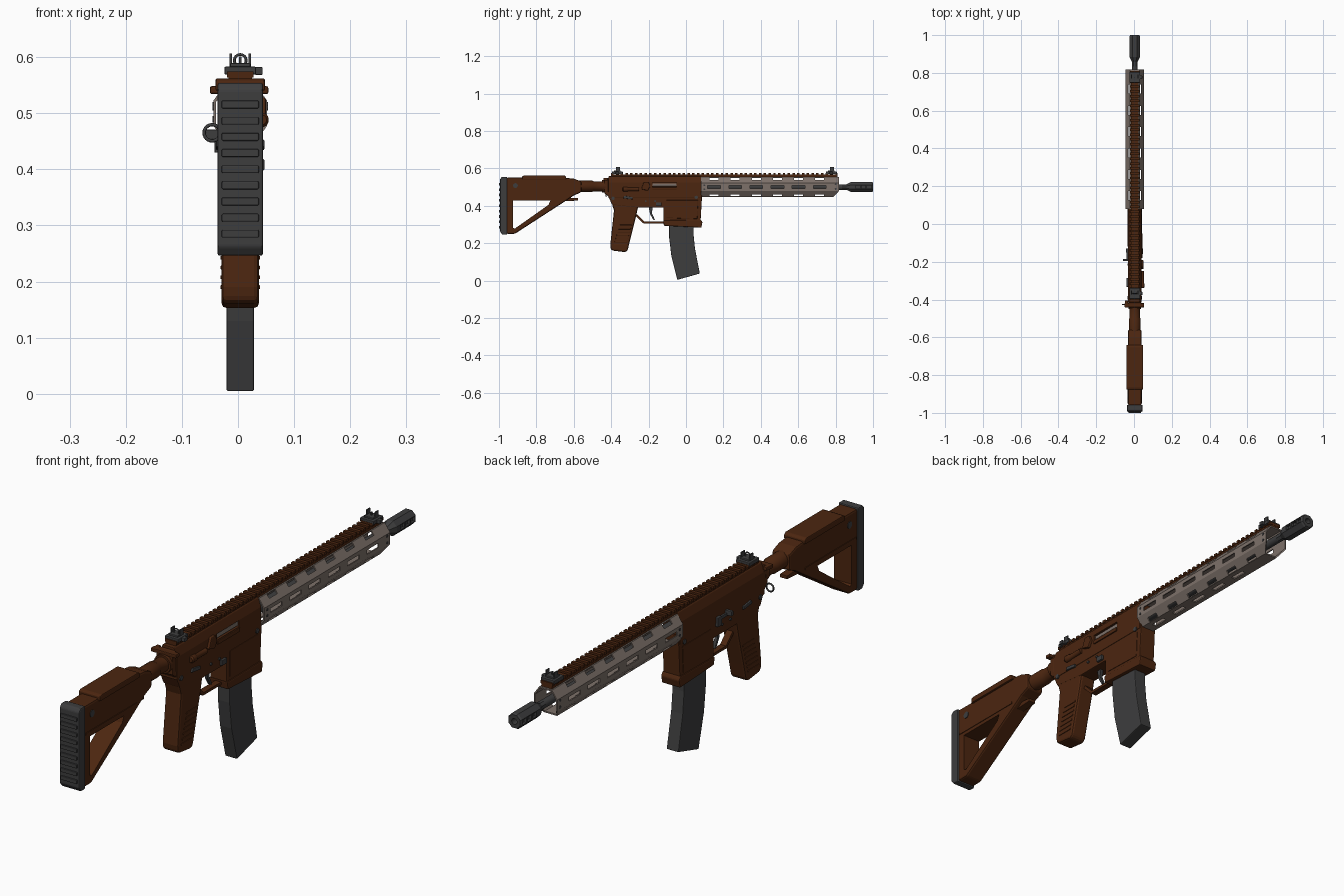
import bpy, bmesh, math
from mathutils import Matrix, Vector

cube = bpy.data.objects.get("Cube")
if cube:
    bpy.data.objects.remove(cube, do_unlink=True)

CX = 0.004   # the model's plane of symmetry
BORE = 0.5   # height of the barrel axis


def material(name, rgb, rough=0.6):
    m = bpy.data.materials.new(name)
    m.use_nodes = True
    m.diffuse_color = (*rgb, 1)
    bsdf = next(n for n in m.node_tree.nodes if n.type == 'BSDF_PRINCIPLED')
    bsdf.inputs["Base Color"].default_value = (*rgb, 1)
    bsdf.inputs["Roughness"].default_value = rough
    return m


BROWN = material("dark brown", (0.072, 0.019, 0.005))
GREY = material("charcoal", (0.047, 0.047, 0.048))
TAUPE = material("warm grey", (0.205, 0.165, 0.142))


def finish(name, bm, mat, bevel=0, smooth=False):
    bmesh.ops.recalc_face_normals(bm, faces=bm.faces)
    me = bpy.data.meshes.new(name)
    bm.to_mesh(me)
    bm.free()
    me.materials.append(mat)
    ob = bpy.data.objects.new(name, me)
    bpy.context.collection.objects.link(ob)
    if bevel:
        mod = ob.modifiers.new("bevel", 'BEVEL')
        mod.width, mod.segments, mod.limit_method = bevel, 2, 'ANGLE'
        apply(ob, mod)
    if smooth:
        me.shade_smooth()
        me.set_sharp_from_angle(angle=math.radians(35))
    return ob


def apply(ob, mod):
    bpy.context.view_layer.objects.active = ob
    bpy.ops.object.modifier_apply(modifier=mod.name)


def cut(ob, cutter):
    mod = ob.modifiers.new("cut", 'BOOLEAN')
    mod.operation, mod.object, mod.solver = 'DIFFERENCE', cutter, 'EXACT'
    apply(ob, mod)
    bpy.data.objects.remove(cutter, do_unlink=True)


def side(name, yz, half, mat, x=CX, bevel=0):
    """Side profile of (y, z) points, given a thickness across x."""
    bm = bmesh.new()
    face = bm.faces.new([bm.verts.new((x - half, y, z)) for y, z in yz])
    ext = bmesh.ops.extrude_face_region(bm, geom=[face])["geom"]
    bmesh.ops.translate(bm, vec=(2 * half, 0, 0), verts=[v for v in ext if isinstance(v, bmesh.types.BMVert)])
    return finish(name, bm, mat, bevel)


def boxes(name, items, mat, bevel=0, turn=None):
    """Several boxes in one object; each item is centre then size."""
    bm = bmesh.new()
    for c, s in items:
        m = Matrix.Translation(c) @ Matrix.Diagonal((*s, 1))
        bmesh.ops.create_cube(bm, size=1, matrix=m)
    if turn:
        p = Vector((CX, 0, BORE))
        bmesh.ops.rotate(bm, verts=bm.verts, cent=p, matrix=Matrix.Rotation(turn, 3, 'Y'))
    return finish(name, bm, mat, bevel)


def lathe(name, rings, mat, seg=24, z=BORE, x=CX, smooth=True):
    """Rings of (y, radius) around an axis along y."""
    bm = bmesh.new()
    loops = []
    for y, r in rings:
        a = [2 * math.pi * (i + 0.5) / seg for i in range(seg)]
        loops.append([bm.verts.new((x + r * math.cos(t), y, z + r * math.sin(t))) for t in a])
    for p, q in zip(loops, loops[1:]):
        for i in range(seg):
            bm.faces.new((p[i], p[i - 1], q[i - 1], q[i]))
    bm.faces.new(loops[0])
    bm.faces.new(loops[-1])
    return finish(name, bm, mat, smooth=smooth)


def pin(name, y, z, r, x0, x1, mat):
    bm = bmesh.new()
    m = Matrix.Translation(((x0 + x1) / 2, y, z)) @ Matrix.Rotation(math.pi / 2, 4, 'Y')
    bmesh.ops.create_cone(bm, cap_ends=True, segments=16, radius1=r, radius2=r, depth=abs(x1 - x0), matrix=m)
    return finish(name, bm, mat, smooth=True)


def ring(name, loc, r, thick, mat):
    bpy.ops.mesh.primitive_torus_add(location=loc, rotation=(math.pi / 2, 0, 0), major_radius=r,
                                     minor_radius=thick, major_segments=24, minor_segments=8)
    ob = bpy.context.object
    ob.name = name
    ob.data.materials.append(mat)
    ob.data.shade_smooth()


# Stock with triangular opening, cheek rest and lever
stock = side("stock", [(-.96, .55), (-.655, .55), (-.60, .545), (-.56, .53), (-.56, .472), (-.60, .455),
                       (-.64, .428), (-.915, .25), (-.96, .25)], .036, BROWN, bevel=.007)
cut(stock, side("stock_opening", [(-.925, .428), (-.725, .428), (-.735, .405), (-.915, .278), (-.925, .283)],
                .1, BROWN))
side("cheek_rest", [(-.876, .54), (-.876, .558), (-.865, .562), (-.65, .562), (-.641, .555), (-.641, .54)],
     .044, BROWN, bevel=.003)
side("stock_lever", [(-.66, .445), (-.577, .441), (-.577, .428), (-.65, .424)], .015, BROWN, bevel=.002)
pin("stock_socket", -.912, .508, .013, CX - .038, CX + .038, GREY)
boxes("stock_channel", [((CX, -.80, .445), (.077, .30, .008))], BROWN)

# Butt pad with ribs
side("butt_pad", [(-.994, .262), (-.982, .246), (-.957, .246), (-.957, .554), (-.985, .554), (-.994, .542)],
     .0405, GREY, bevel=.004)
boxes("butt_pad_ribs", [((CX, -.995, .285 + .0288 * i), (.066, .010, .014)) for i in range(9)], GREY, .002)

# Buffer tube, end plate and charging handle
lathe("buffer_tube", [(-.575, .030), (-.50, .030), (-.495, .027), (-.45, .027), (-.45, .034), (-.425, .034)],
      BROWN, z=.504)
side("end_plate", [(-.437, .468), (-.437, .545), (-.415, .55), (-.415, .45)], .033, BROWN, bevel=.003)
boxes("charging_handle", [((CX - .002, -.43, .541), (.104, .022, .014)),
                          ((CX - .044, -.423, .541), (.016, .038, .013))], BROWN, .003)
ring("sling_ring", (CX - .05, -.427, .465), .0145, .003, GREY)

# Upper and lower receiver
bm = bmesh.new()
sect = [(.036, .44), (.036, .525), (.024, .558), (-.024, .558), (-.036, .525), (-.036, .44)]
f = bm.faces.new([bm.verts.new((CX + x, -.415, z)) for x, z in sect])
ext = bmesh.ops.extrude_face_region(bm, geom=[f])["geom"]
bmesh.ops.translate(bm, vec=(0, .495, 0), verts=[v for v in ext if isinstance(v, bmesh.types.BMVert)])
upper = finish("upper_receiver", bm, BROWN, .003)
cut(upper, boxes("port_cutter", [((CX + .034, -.115, .512), (.016, .13, .023))], BROWN))
boxes("bolt", [((CX + .029, -.115, .512), (.008, .128, .016))], TAUPE, .003)
side("lower_receiver", [(-.42, .475), (-.42, .46), (-.395, .405), (-.26, .39), (-.12, .39), (-.12, .32),
                        (.078, .32), (.085, .44), (.085, .475)], .034, BROWN, bevel=.003)
side("magazine_well_flare", [(-.122, .322), (-.118, .293), (.082, .283), (.088, .312), (.08, .325)],
     .038, BROWN, bevel=.004)
side("magazine_well_panel", [(-.105, .335), (.06, .33), (.065, .43), (-.105, .43)], .036, BROWN, bevel=.002)

# Controls on the two sides
side("port_cover", [(-.18, .484), (-.05, .484), (-.05, .499), (-.18, .499)], .003, BROWN, x=CX + .038, bevel=.002)
side("shell_deflector", [(-.24, .49), (-.205, .48), (-.19, .505), (-.20, .528), (-.225, .528)],
     .008, BROWN, x=CX + .038, bevel=.004)
lathe("forward_assist", [(-.34, .009), (-.335, .013), (-.315, .013), (-.31, .010), (-.25, .010)],
      BROWN, seg=16, z=.488, x=CX + .038)
for s, tag in ((-1, "right"), (1, "left")):
    for i, (y, z) in enumerate([(-.39, .44), (.055, .445), (-.215, .425), (-.165, .425)]):
        pin(f"{tag}_pin_{i + 1}", y, z, .009 if i < 2 else .005, CX + s * .03, CX + s * .039, GREY)
    side(f"{tag}_selector", [(-.335, .44), (-.285, .434), (-.285, .446), (-.33, .453)], .004, GREY,
         x=CX + s * .039, bevel=.002)
side("magazine_release", [(-.16, .398), (-.13, .398), (-.13, .418), (-.16, .418)], .005, GREY, x=CX + .038, bevel=.002)
boxes("bolt_catch", [((CX - .04, -.14, .447), (.012, .022, .035)), ((CX - .048, -.19, .462), (.028, .012, .018)),
                     ((CX - .039, -.165, .455), (.008, .05, .012))], GREY, .002)

# Grip with raised ridges
side("grip", [(-.40, .425), (-.385, .375), (-.405, .19), (-.402, .166), (-.39, .16), (-.325, .152), (-.312, .162),
              (-.298, .22), (-.268, .34), (-.255, .40)], .033, BROWN, bevel=.009)
boxes("grip_ridges", [((CX, -.353 + .005 * i, .19 + .0175 * i), (.071, .066, .007)) for i in range(7)], BROWN, .002)

# Trigger guard and trigger
side("trigger_guard", [(-.268, .345), (-.228, .306), (-.115, .306), (-.115, .316), (-.223, .316), (-.262, .355)],
     .012, BROWN)
side("trigger", [(-.20, .395), (-.178, .395), (-.182, .36), (-.166, .325), (-.174, .324), (-.192, .355)],
     .006, GREY, bevel=.001)

# Curved magazine
side("magazine", [(-.09, .32), (.04, .32), (.04, .25), (.048, .17), (.074, .038), (-.046, .004),
                  (-.078, .13), (-.09, .23)], .0245, GREY, bevel=.003)

# Hollow eight-sided handguard with raked front end and slots
bm = bmesh.new()
octagon = [(.048, .478), (.048, .522), (.026, .553), (-.026, .553),
           (-.048, .522), (-.048, .478), (-.026, .446), (.026, .446)]
loops = []
for scale, front in ((1, False), (1, True), (.9, True), (.9, False)):
    loop = []
    for x, z in octagon:
        tip = .817 if z > .47 else .787
        loop.append(bm.verts.new((CX + x * scale, tip if front else .08, BORE + (z - BORE) * scale)))
    loops.append(loop)
for p, q in zip(loops, loops[1:] + loops[:1]):
    for i in range(8):
        bm.faces.new((p[i], p[i - 1], q[i - 1], q[i]))
guard = finish("handguard", bm, TAUPE)
SLOTS = [.15 + .113 * i for i in range(6)]
for turn, size in ((0, .068), (math.radians(35), .048), (math.radians(-35), .048)):
    axis_z = turn + (math.copysign(math.radians(20), turn) if turn else 0)
    cut(guard, boxes("slots", [((CX, y, BORE), (.2, size, .016)) for y in SLOTS], TAUPE, turn=axis_z))
cut(guard, boxes("floor_slots", [((CX, y, .445), (.016, .06, .04)) for y in SLOTS[:-1]], TAUPE))
for s, tag in ((-1, "right"), (1, "left")):
    for i, (y, z) in enumerate([(.098, .51), (.098, .488), (.80, .515), (.80, .49)]):
        pin(f"{tag}_guard_screw_{i + 1}", y, z, .005, CX + s * .046, CX + s * .0495, GREY)

# Barrel and ported muzzle device
lathe("barrel", [(.06, .02), (.5, .018), (.5, .015), (.90, .015)], GREY)
muzzle = lathe("muzzle_device", [(.835, .016), (.858, .016), (.885, .030), (.993, .030), (1.0, .026)],
               GREY, seg=8, smooth=False)
cut(muzzle, lathe("bore", [(.94, .011), (1.02, .011)], GREY, seg=16))
for x in (-.03, .03):
    cut(muzzle, boxes("ports", [((CX + x, y, BORE), (.024, .022, .018)) for y in (.92, .95, .98)], GREY))

# Top rail with teeth
boxes("top_rail", [((CX, .205, .558), (.042, 1.21, .016))], BROWN)
boxes("rail_teeth", [((CX, -.394 + .0255 * i, .569), (.048, .013, .011)) for i in range(48)], BROWN)

# Front and rear sights
for name, y in (("rear_sight", -.367), ("front_sight", .777)):
    boxes(name + "_base", [((CX, y, .576), (.056, .058, .014)), ((CX + .033, y, .575), (.014, .018, .014)),
                           ((CX, y, .585), (.036, .036, .008))], GREY, .002)
    boxes(name + "_wings", [((CX + s * .017, y + .004, .594), (.004, .02, .024)) for s in (-1, 1)], GREY)
ring("rear_aperture", (CX, -.367, .594), .0105, .0025, GREY)
boxes("front_post", [((CX, .777, .592), (.004, .005, .018))], GREY)
